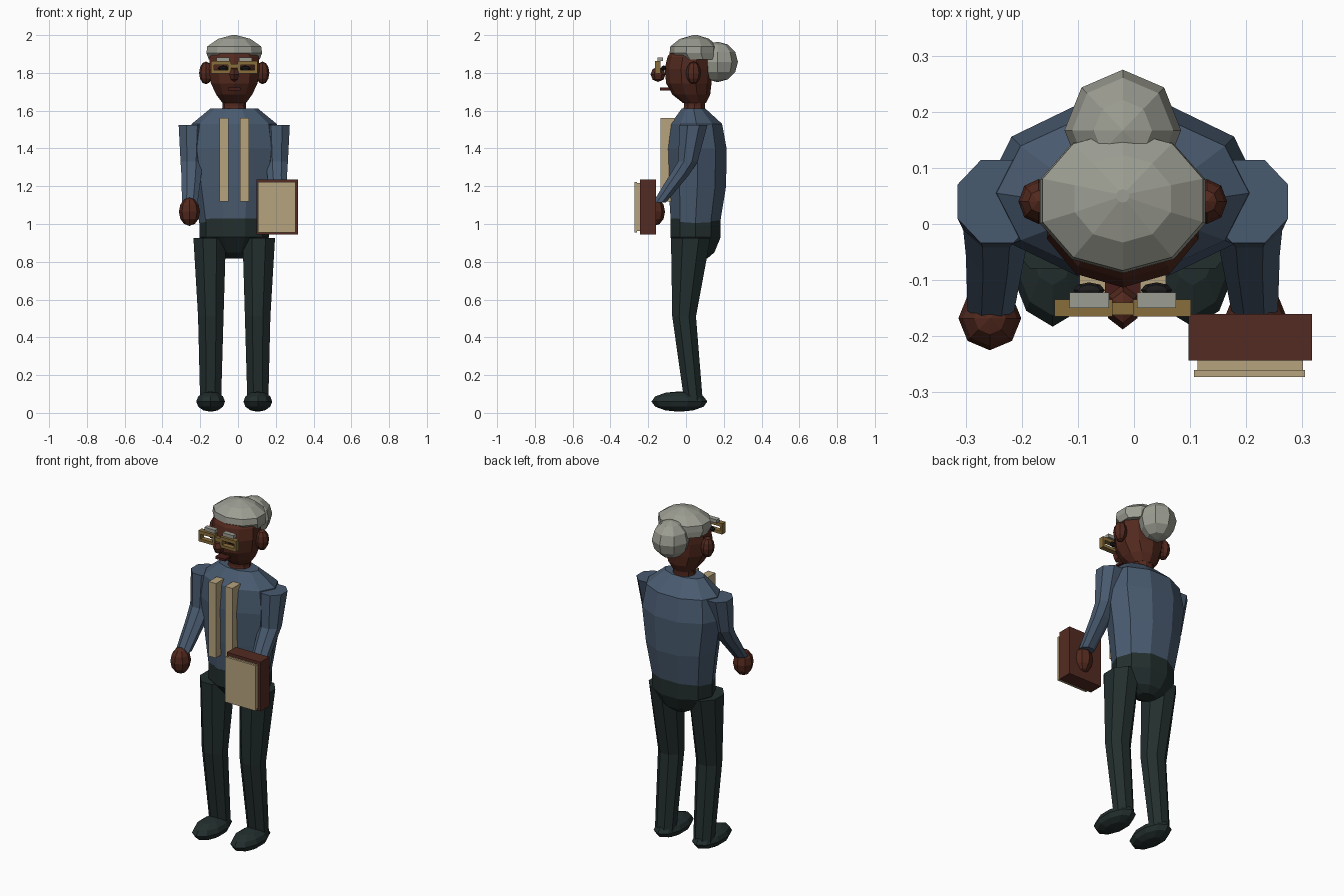
import bpy, bmesh, math
from mathutils import Vector

if "Cube" in bpy.data.objects:
    bpy.data.objects.remove(bpy.data.objects["Cube"])

CX = -0.02  # body centre line


def mat(name, r, g, b):
    m = bpy.data.materials.new(name)
    m.diffuse_color = (r, g, b, 1)
    m.use_nodes = True
    m.node_tree.nodes["Principled BSDF"].inputs["Base Color"].default_value = m.diffuse_color
    return m


SKIN = mat("skin", 0.085, 0.022, 0.013)
SHIRT = mat("shirt_blue", 0.066, 0.103, 0.160)
PANTS = mat("dark_green", 0.0165, 0.028, 0.027)
HAIR = mat("hair_grey", 0.33, 0.335, 0.285)
TAN = mat("tan", 0.47, 0.37, 0.21)
BRASS = mat("brass", 0.25, 0.155, 0.045)
BOOK = mat("book_brown", 0.088, 0.024, 0.016)
DARK = mat("eye_dark", 0.012, 0.011, 0.011)
LIP = mat("lip", 0.06, 0.012, 0.009)


def finish(name, bm, material):
    bmesh.ops.recalc_face_normals(bm, faces=bm.faces)
    me = bpy.data.meshes.new(name)
    bm.to_mesh(me)
    bm.free()
    me.materials.append(material)
    ob = bpy.data.objects.new(name, me)
    bpy.context.collection.objects.link(ob)
    return ob


def loft(name, rings, n, material, phase=0.0):
    """Skin horizontal elliptical rings given as (x, y, z, rx, ry)."""
    bm = bmesh.new()
    loops = []
    for x, y, z, rx, ry in rings:
        angles = [phase + 2 * math.pi * i / n for i in range(n)]
        loops.append([bm.verts.new((x + rx * math.cos(a), y + ry * math.sin(a), z)) for a in angles])
    for lo, hi in zip(loops, loops[1:]):
        for i in range(n):
            j = (i + 1) % n
            bm.faces.new((lo[i], lo[j], hi[j], hi[i]))
    bm.faces.new(loops[0][::-1])
    bm.faces.new(loops[-1])
    return finish(name, bm, material)


def ball(name, c, r, material, u=8, v=6):
    bm = bmesh.new()
    bmesh.ops.create_uvsphere(bm, u_segments=u, v_segments=v, radius=1)
    for p in bm.verts:
        p.co = Vector([c[k] + r[k] * p.co[k] for k in range(3)])
    return finish(name, bm, material)


def box(name, x, y, z, material):
    """Box from (min, max) pairs."""
    bm = bmesh.new()
    bmesh.ops.create_cube(bm, size=1)
    for p in bm.verts:
        p.co = Vector([(a + b) / 2 + (b - a) * t for (a, b), t in zip((x, y, z), p.co)])
    return finish(name, bm, material)


# torso, hips, neck
loft("torso", [(CX, .05, 1.005, .185, .137), (CX, .06, 1.2, .215, .16),
               (CX, .06, 1.4, .245, .163), (CX, .055, 1.53, .225, .143),
               (CX, .04, 1.612, .125, .065)], 10, SHIRT)
loft("hips", [(CX, .05, 1.03, .185, .14), (CX, .05, .93, .185, .14),
              (CX, .065, .85, .115, .09), (CX, .075, .818, .05, .04)], 10, PANTS)
loft("neck", [(CX, .04, 1.58, .068, .062), (CX, .045, 1.625, .062, .058),
              (CX, .045, 1.69, .066, .06)], 10, SKIN)

# head, hair and bun
PH = math.pi / 2
loft("head", [(CX, .045, 1.64, .065, .06), (CX, .028, 1.685, .1, .1),
              (CX, .015, 1.745, .13, .12), (CX, .012, 1.82, .142, .125),
              (CX, .02, 1.885, .136, .118), (CX, .03, 1.94, .1, .09)], 10, SKIN, PH)
loft("hair", [(CX, .055, 1.872, .142, .115), (CX, .04, 1.905, .155, .127),
              (CX, .042, 1.94, .15, .125), (CX, .045, 1.98, .09, .078),
              (CX, .05, 2.0, .012, .012)], 10, HAIR, PH)
ball("hair_bun", (CX, .167, 1.858), (.104, .108, .107), HAIR, 8, 6)

# face
ball("nose", (CX, -.148, 1.792), (.03, .04, .04), SKIN, 6, 4)
box("mouth", (CX - .032, CX + .032), (-.138, -.085), (1.708, 1.722), LIP)

for s, side in ((-1, "left"), (1, "right")):
    def X(d):
        return CX + s * d

    def span(a, b):
        return tuple(sorted((X(a), X(b))))

    # ear, eye, eyebrow
    ball(side + "_ear", (X(.15), .04, 1.8), (.036, .04, .06), SKIN, 8, 6)
    ball(side + "_eye", (X(.06), -.118, 1.825), (.028, .014, .014), DARK, 8, 4)
    box(side + "_eyebrow", span(.025, .095), (-.15, -.122), (1.862, 1.882), HAIR)
    # spectacle frame bars
    for part, xs, zs in (("top", (.018, .122), (1.842, 1.862)), ("bottom", (.018, .122), (1.798, 1.815)),
                         ("inner", (.018, .032), (1.815, 1.842)), ("outer", (.108, .122), (1.815, 1.842))):
        box(f"{side}_frame_{part}", span(*xs), (-.165, -.135), zs, BRASS)
    # shirt strip
    box(side + "_strip", span(.03, .077), (-.135, -.06), (1.12, 1.56), TAN)
    # arm and hand
    loft(side + "_arm", [(X(.235), -.14, 1.115, .045, .038), (X(.227), -.035, 1.26, .057, .055),
                         (X(.226), .01, 1.33, .063, .056), (X(.224), .04, 1.525, .076, .08)],
         8, SHIRT, math.pi / 8)
    ball(side + "_hand", (X(.237), -.168, 1.065), (.056, .057, .075), SKIN, 8, 6)
    # leg and shoe
    loft(side + "_leg", [(X(.125), .04, .06, .06, .053), (X(.124), -.01, .51, .073, .068),
                         (X(.13), .025, .925, .093, .113)], 8, PANTS, math.pi / 8)
    ball(side + "_shoe", (X(.125), -.035, .06), (.08, .148, .054), PANTS, 10, 6)

box("frame_bridge", (CX - .018, CX + .018), (-.162, -.14), (1.826, 1.848), BRASS)

# book held at the right hand
box("book_cover", (.097, .317), (-.243, -.16), (.945, 1.235), BOOK)
box("book_pages", (.113, .301), (-.262, -.243), (.962, 1.217), TAN)
box("book_front", (.107, .305), (-.273, -.26), (.956, 1.223), TAN)
